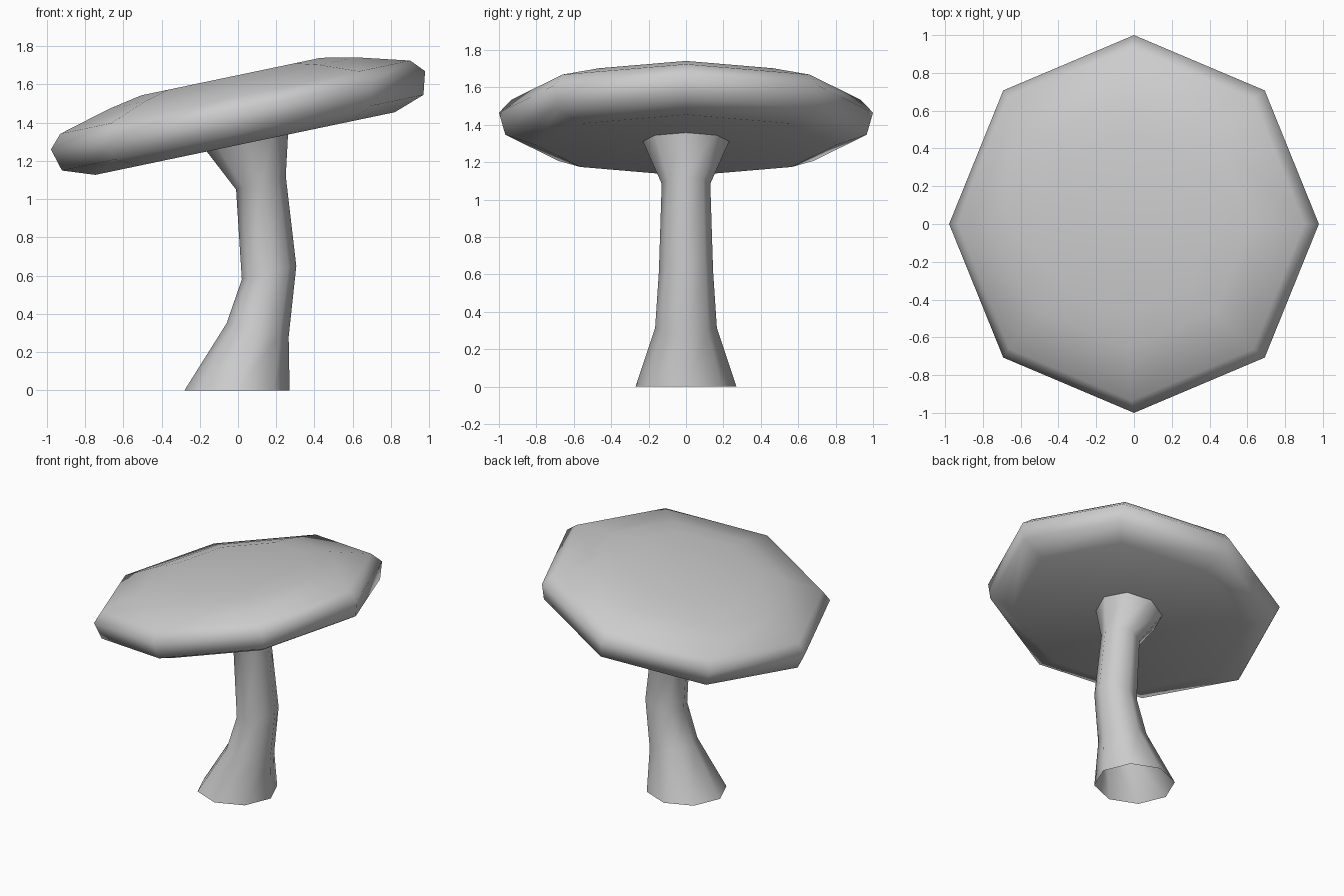
import bpy, bmesh
from math import sin, cos, pi, atan2
from mathutils import Matrix, Vector

if "Cube" in bpy.data.objects:
    bpy.data.objects.remove(bpy.data.objects["Cube"])

SIDES = 8


def loft(name, rings, start=None, end=None):
    """Skin a list of vertex rings; start / end are optional pole points."""
    bm = bmesh.new()
    rows = [[bm.verts.new(p) for p in ring] for ring in rings]
    for a, b in zip(rows, rows[1:]):
        for i in range(SIDES):
            j = (i + 1) % SIDES
            bm.faces.new((a[i], a[j], b[j], b[i]))
    for pole, row, flip in ((start, rows[0], True), (end, rows[-1], False)):
        if pole is not None:
            tip = bm.verts.new(pole)
            for i in range(SIDES):
                j = (i + 1) % SIDES
                bm.faces.new((row[j], row[i], tip) if flip else (row[i], row[j], tip))
    for f in bm.faces:
        f.smooth = True
    mesh = bpy.data.meshes.new(name)
    bm.to_mesh(mesh)
    bm.free()
    ob = bpy.data.objects.new(name, mesh)
    bpy.context.collection.objects.link(ob)
    return ob


def angles():
    return [2 * pi * i / SIDES for i in range(SIDES)]


# Cap: octagonal lathe profile (radius, height), tilted up towards +x
profile = [(0.80, -0.178), (0.966, -0.12), (1.0, 0.0), (0.935, 0.07),
           (0.66, 0.145), (0.48, 0.18)]
tilt = Matrix.Translation((0, 0, 1.465)) @ Matrix.Rotation(-atan2(0.41, 1.96), 4, 'Y')
cap_rings = [[tilt @ Vector((r * cos(a), r * sin(a), h)) for a in angles()]
             for r, h in profile]
loft("cap", cap_rings, tilt @ Vector((0, 0, -0.15)), tilt @ Vector((0, 0, 0.18)))

# Stem: bent tube, open at the foot, each ring tilted
# (left x, left z, right x, right z, half depth in y)
sections = [(-0.28, 0.0, 0.27, 0.0, 0.27),
            (-0.06, 0.35, 0.265, 0.28, 0.165),
            (0.02, 0.58, 0.305, 0.65, 0.145),
            (-0.01, 1.05, 0.25, 1.12, 0.13),
            (-0.21, 1.31, 0.265, 1.40, 0.25)]
stem_rings = []
for lx, lz, rx, rz, d in sections:
    mid, half = Vector(((lx + rx) / 2, 0, (lz + rz) / 2)), Vector(((rx - lx) / 2, 0, (rz - lz) / 2))
    stem_rings.append([mid + half * cos(a) + Vector((0, d * sin(a), 0)) for a in angles()])
loft("stem", stem_rings)
